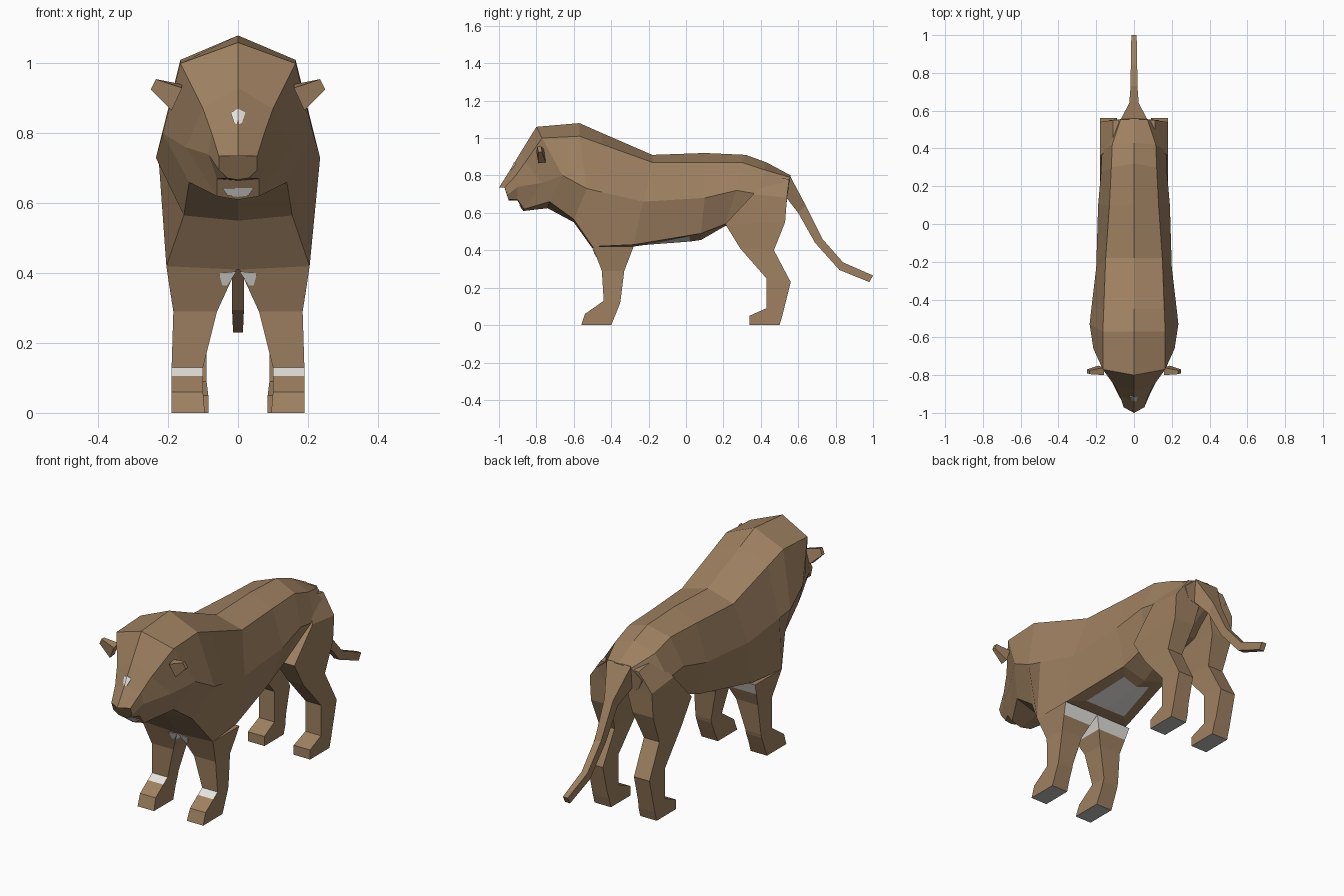
import bpy, bmesh

if "Cube" in bpy.data.objects:
    bpy.data.objects.remove(bpy.data.objects["Cube"])


def material(name, rgb):
    m = bpy.data.materials.new(name)
    m.diffuse_color = (*rgb, 1)
    m.use_nodes = True
    m.node_tree.nodes["Principled BSDF"].inputs["Base Color"].default_value = m.diffuse_color
    return m


MATS = [material("brown_fur", (0.343, 0.217, 0.119)),
        material("white_fur", (0.80, 0.77, 0.73)),
        material("grey_pads", (0.50, 0.49, 0.47))]


def finish(name, bm, rule=None, mirror=False):
    """Turn a bmesh into a flat shaded object, coloured by a face rule."""
    bmesh.ops.recalc_face_normals(bm, faces=bm.faces[:])
    bm.normal_update()
    if rule:
        for f in bm.faces:
            f.material_index = rule(f.calc_center_median(), f.normal) or f.material_index
    me = bpy.data.meshes.new(name)
    bm.to_mesh(me)
    bm.free()
    for m in MATS:
        me.materials.append(m)
    ob = bpy.data.objects.new(name, me)
    bpy.context.collection.objects.link(ob)
    if mirror:
        mod = ob.modifiers.new("mirror", "MIRROR")
        mod.use_mirror_merge = False
    return ob


def loft(rings):
    """Skin closed rings with equal point counts and cap both ends."""
    bm = bmesh.new()
    vs = [[bm.verts.new(p) for p in r] for r in rings]
    n = len(vs[0])
    for a, b in zip(vs, vs[1:]):
        for i in range(n):
            j = (i + 1) % n
            bm.faces.new((a[i], a[j], b[j], b[i]))
    bm.faces.new(vs[0])
    bm.faces.new(vs[-1])
    return bm


def full_ring(half):
    """Half section from top centre to bottom centre, mirrored over x."""
    return half + [(-x, y, z) for x, y, z in half[-2:0:-1]]


# head: nose, muzzle, brow and jaw
head = [
    [(0, -1.0, .735), (.055, -.97, .735), (.055, -.955, .695), (.03, -.95, .672), (0, -.95, .667)],
    [(0, -.94, .83), (.075, -.91, .80), (.085, -.90, .74), (.06, -.90, .67), (0, -.90, .665)],
    [(0, -.88, .93), (.10, -.86, .87), (.15, -.77, .76), (.06, -.865, .62), (0, -.87, .61)],
]
# mane, chest, belly and rump
body = [
    [(0, -.80, 1.06), (.165, -.77, 1.0), (.215, -.66, .80), (.14, -.73, .66), (0, -.74, .625)],
    [(0, -.57, 1.08), (.165, -.57, 1.01), (.235, -.53, .73), (.155, -.60, .565), (0, -.60, .55)],
    [(0, -.45, 1.027), (.16, -.45, .967), (.226, -.45, .711), (.205, -.50, .42), (0, -.50, .41)],
    [(0, -.18, .91), (.15, -.18, .87), (.20, -.23, .66), (.19, -.28, .43), (0, -.28, .42)],
    [(0, .10, .92), (.13, .10, .87), (.19, .10, .68), (.13, .08, .49), (0, .08, .455)],
    [(0, .32, .91), (.12, .30, .87), (.175, .27, .72), (.12, .21, .54), (0, .21, .53)],
    [(0, .43, .87), (.115, .42, .83), (.17, .39, .70), (.13, .40, .58), (0, .40, .57)],
    [(0, .56, .80), (.07, .555, .79), (.13, .55, .74), (.10, .54, .68), (0, .54, .66)],
]
bm = loft([full_ring(h) for h in head + body])
# white belly patch inset in the underside
bmesh.ops.recalc_face_normals(bm, faces=bm.faces[:])
bm.normal_update()
belly = [f for f in bm.faces
         if f.normal.z < -.8 and -.2 < f.calc_center_median().y < .05]
bmesh.ops.inset_region(bm, faces=belly, thickness=.06, use_even_offset=True)
for f in belly:
    f.material_index = 1
finish("body_and_head", bm)


def leg(sections):
    """Sections: front z, front y, back z, back y, outer x, inner x."""
    return loft([[(xo, yf, zf), (xo, yb, zb), (xi, yb, zb), (xi, yf, zf)]
                 for zf, yf, zb, yb, xo, xi in sections])


def front_rule(c, n):
    if n.z < -.9 and c.z < .01:
        return 2
    if .1 < c.z < .13 and n.y < -.3:
        return 1
    if .36 < c.z < .42 and (n.y > .5 or n.x < -.5):
        return 1
    return 0


def hind_rule(c, n):
    return 2 if n.z < -.9 and c.z < .01 else 0


finish("front_legs", leg([
    (.42, -.50, .42, -.28, .205, .0),
    (.36, -.477, .36, -.303, .196, .028),
    (.29, -.45, .29, -.33, .185, .06),
    (.13, -.44, .13, -.35, .19, .10),
    (.105, -.475, .11, -.355, .19, .10),
    (.06, -.54, .06, -.375, .19, .10),
    (0, -.56, 0, -.40, .19, .095)]), front_rule, True)

finish("hind_legs", leg([
    (.80, .42, .78, .55, .11, .03),
    (.70, .36, .68, .54, .18, .03),
    (.54, .21, .55, .53, .18, .06),
    (.41, .29, .40, .47, .175, .085),
    (.25, .43, .23, .56, .18, .09),
    (.09, .43, .09, .525, .18, .09),
    (.05, .34, .05, .515, .18, .085),
    (0, .34, 0, .50, .18, .085)]), hind_rule, True)

# tail: upper y, z, lower y, z and half width
tail = [(.555, .80, .53, .69, .07), (.64, .64, .60, .60, .025),
        (.73, .46, .69, .44, .018), (.84, .335, .82, .295, .017),
        (1.0, .265, .98, .23, .014)]
finish("tail", loft([[(w, yt, zt), (w, yb, zb), (-w, yb, zb), (-w, yt, zt)]
                     for yt, zt, yb, zb, w in tail]))

# ears
finish("ears", loft([
    [(.16, -.80, .93), (.16, -.76, .94), (.19, -.75, .87), (.19, -.79, .865)],
    [(.235, -.795, .955), (.235, -.775, .955), (.25, -.77, .925), (.25, -.79, .925)]]),
    None, True)


def patch(name, pts):
    """Thin white fur marking lying on the surface, mirrored over x."""
    bm = bmesh.new()
    f = bm.faces.new([bm.verts.new(p) for p in pts])
    f.material_index = 1
    ext = bmesh.ops.extrude_face_region(bm, geom=[f])["geom"]
    for v in ext:
        if isinstance(v, bmesh.types.BMVert):
            v.co.y += .006
    for f in bm.faces:
        f.material_index = 1
    finish(name, bm, None, True)


# forehead, chin and chest markings
patch("forehead_mark", [(0, -.920, .87), (.021, -.9135, .8595), (.0114, -.937, .83), (0, -.941, .835 - .01)])
patch("chin_mark", [(0, -.892, .643), (.045, -.890, .643), (.03, -.877, .622), (0, -.877, .618)])
patch("chest_mark", [(.004, -.500, .405), (.055, -.497, .40), (.045, -.482, .365), (.031, -.482, .365)])
